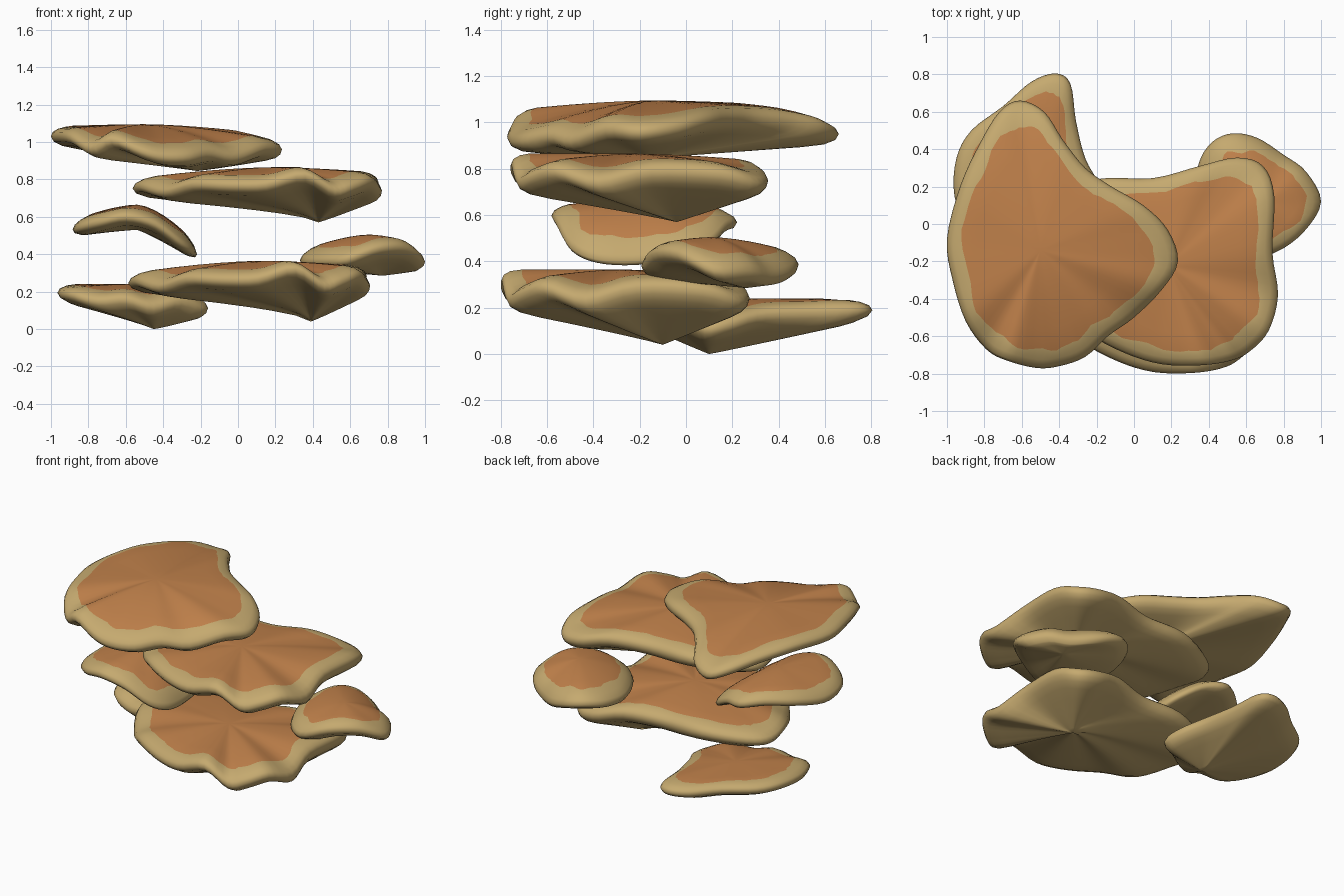
import bpy, bmesh, math, random
from mathutils import Vector

if "Cube" in bpy.data.objects:
    bpy.data.objects.remove(bpy.data.objects["Cube"])

random.seed(4)


def material(name, rgb):
    m = bpy.data.materials.new(name)
    m.diffuse_color = (*rgb, 1)
    m.use_nodes = True
    m.node_tree.nodes["Principled BSDF"].inputs["Base Color"].default_value = m.diffuse_color
    return m


TAN = material("tan rim", (0.56, 0.40, 0.16))
RUST = material("rust cap", (0.53, 0.22, 0.07))


def closed_spline(pts, steps=4):
    """Smooth closed curve through the rim points."""
    out, n = [], len(pts)
    for i in range(n):
        a, b, c, d = (Vector(pts[(i + k) % n]) for k in (-1, 0, 1, 2))
        for s in range(steps):
            t = s / steps
            out.append(0.5 * (2 * b + (c - a) * t + (2 * a - 5 * b + 4 * c - d) * t * t
                              + (3 * b - a - 3 * c + d) * t ** 3))
    return out


def shelf(name, rim, top, low, band, half=0.045, left_power=0.9):
    """Plate: a wavy rim, a cap rising to 'top' and an underside sinking to 'low'.
    left_power below 1 keeps the underside thin on its left half."""
    rim = closed_spline(rim)
    n = len(rim)
    top, low = Vector(top), Vector(low)
    radius = sum((p.xy - top.xy).length for p in rim) / n
    edge = 1 - band / radius                      # where the rust colour starts
    raw = [random.uniform(-0.025, 0.025) / radius for _ in rim]
    jag = [(raw[i - 2] + raw[i - 1] + raw[i]) / 3 for i in range(n)]
    bm = bmesh.new()

    def ring(centre, t, lift, wobble=False):
        vs = []
        for i, p in enumerate(rim):
            u = t + (jag[i] if wobble else 0)
            power = 1.6
            if lift < 0:
                side = (p - centre).xy.normalized().x
                power = 1.15 + (left_power - 1.15) * (0.5 - 0.5 * side)
            w = u ** power
            q = centre + (p - centre) * u
            z = p.z * w + (centre.z - math.copysign(half, lift)) * (1 - w) + lift
            vs.append(bm.verts.new((q.x, q.y, z)))
        return vs

    h, k = half, 1 / radius
    rings = [ring(low, t, -l) for t, l in
             ((0.1, h), (0.25, h), (0.4, h), (0.6, h), (0.8, h),
              (1 - 0.05 * k, 0.9 * h), (1 - 0.012 * k, 0.55 * h))]
    rings.append(ring(top, 1, 0))
    rings += [ring(top, t, l) for t, l in
              ((1 - 0.012 * k, 0.5 * h), (1 - 0.045 * k, 0.85 * h))]
    rings.append(ring(top, edge, h, True))
    first_cap = len(rings) - 1
    rings += [ring(top, edge * t, h) for t in (0.8, 0.6, 0.4, 0.2)]
    for r in range(len(rings) - 1):
        for i in range(n):
            j = (i + 1) % n
            f = bm.faces.new((rings[r][i], rings[r][j], rings[r + 1][j], rings[r + 1][i]))
            f.material_index = 1 if r >= first_cap else 0
    for loop, c, m in ((rings[0], low, 0), (rings[-1], top, 1)):
        v = bm.verts.new(c)
        for i in range(n):
            bm.faces.new((loop[i], loop[(i + 1) % n], v)).material_index = m
    bmesh.ops.recalc_face_normals(bm, faces=bm.faces[:])
    for f in bm.faces:
        f.smooth = True
    me = bpy.data.meshes.new(name)
    bm.to_mesh(me)
    bm.free()
    me.materials.append(TAN)
    me.materials.append(RUST)
    ob = bpy.data.objects.new(name, me)
    bpy.context.collection.objects.link(ob)
    return ob


# top shelf
shelf("top_shelf", [
    (-1.0, -.08, 1.03), (-.97, -.3, 1.03), (-.9, -.52, 1.02), (-.79, -.67, .96), (-.68, -.73, 1.01),
    (-.52, -.77, .95), (-.4, -.76, .92), (-.26, -.71, .92), (-.14, -.6, .94), (.0, -.5, .92),
    (.15, -.35, .97), (.235, -.2, .96), (.18, -.03, .98), (.05, .1, 1.01), (-.12, .2, 1.02),
    (-.26, .3, 1.02), (-.38, .45, 1.01), (-.48, .6, .98), (-.61, .66, .95), (-.72, .6, .98),
    (-.83, .42, 1.02), (-.93, .2, 1.04)], (-.5, -.14, 1.095), (-.22, -.15, .845), 0.1)

# large shelf shape, used for the upper and the lower one
big = [
    (-.56, 0, .75), (-.46, .13, .76), (-.2, .24, .78), (.1, .245, .78), (.35, .31, .79),
    (.55, .355, .75), (.69, .31, .74), (.75, .15, .78), (.74, -.15, .79), (.77, -.38, .74),
    (.72, -.57, .79), (.62, -.68, .76), (.52, -.73, .74), (.36, -.755, .82), (.15, -.75, .77),
    (-.05, -.69, .765), (-.25, -.58, .77), (-.4, -.42, .73), (-.53, -.2, .76)]
shelf("upper_large_shelf", big, (.18, -.22, .865), (.43, -.04, .57), 0.1, left_power=0.6)
shelf("lower_large_shelf",
      [(.97 * x - .04, .965 * y - .068, 1.1 * (z - .57) + .045) for x, y, z in big],
      (.13, -.28, .365), (.39, -.1, .04), 0.1, left_power=0.6)

# small arched shelf on the left
shelf("left_small_shelf", [
    (-.22, -.22, .40), (-.235, .0, .43), (-.3, .11, .48), (-.42, .18, .55), (-.54, .22, .57),
    (-.67, .14, .59), (-.8, .0, .57), (-.88, -.2, .535), (-.86, -.4, .54), (-.75, -.53, .57),
    (-.6, -.58, .60), (-.44, -.56, .56), (-.3, -.5, .46), (-.23, -.39, .41)],
    (-.54, -.2, .665), (-.54, -.2, .53), 0.075, 0.04, 1.3)

# small domed shelf on the right
shelf("right_small_shelf", [
    (1.0, .12, .36), (.92, .28, .36), (.8, .37, .34), (.66, .46, .36), (.53, .485, .39),
    (.42, .44, .4), (.345, .32, .38), (.34, .13, .36), (.44, -.08, .36), (.58, -.19, .37),
    (.76, -.15, .43), (.91, -.04, .43)], (.7, .11, .505), (.77, .26, .285), 0.085, 0.04)

# lowest shelf at the back left
shelf("base_shelf", [
    (-.42, .805, .19), (-.34, .75, .19), (-.31, .55, .18), (-.26, .35, .17), (-.18, .2, .13),
    (-.17, .08, .11), (-.3, -.02, .15), (-.45, -.09, .12), (-.6, -.1, .16), (-.75, -.08, .15),
    (-.89, -.02, .18), (-.96, .15, .19), (-.95, .35, .2), (-.87, .5, .2), (-.7, .63, .2),
    (-.55, .76, .19)], (-.57, .3, .24), (-.45, .1, .0), 0.09, 0.04)
